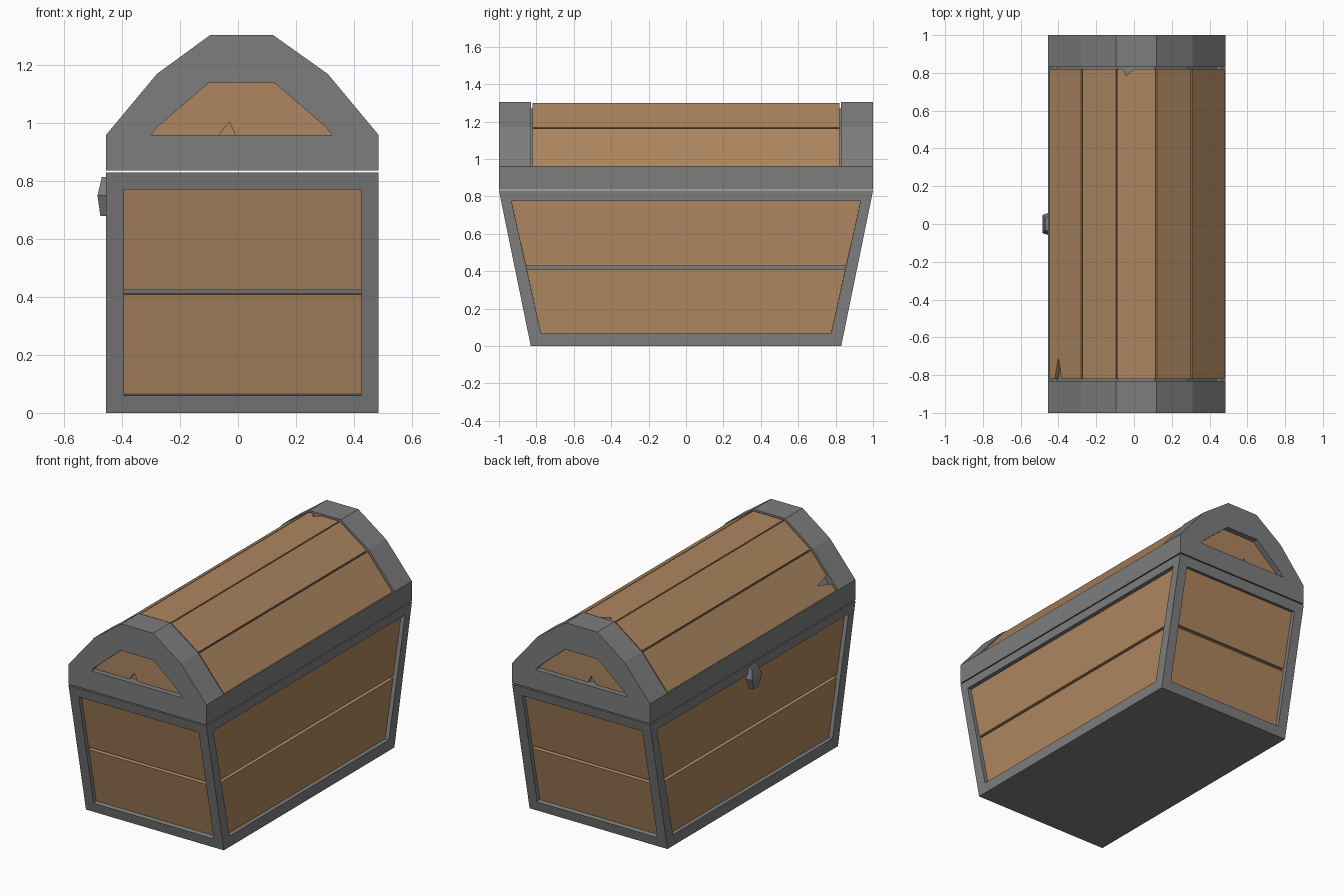
import bpy, bmesh
from mathutils import Vector as V

if "Cube" in bpy.data.objects:
    bpy.data.objects.remove(bpy.data.objects["Cube"])


def material(name, col):
    m = bpy.data.materials.new(name)
    m.diffuse_color = (*col, 1)
    m.use_nodes = True
    m.node_tree.nodes["Principled BSDF"].inputs["Base Color"].default_value = m.diffuse_color
    return m


GREY = material("grey_iron", (0.205, 0.205, 0.205))
WOOD = material("brown_wood", (0.42, 0.24, 0.115))


def finish(bm, name, mat):
    bmesh.ops.recalc_face_normals(bm, faces=bm.faces)
    me = bpy.data.meshes.new(name)
    bm.to_mesh(me)
    bm.free()
    me.materials.append(mat)
    ob = bpy.data.objects.new(name, me)
    bpy.context.collection.objects.link(ob)
    return ob


def slab(name, outline, push, mat):
    """Flat 3D outline extruded along a vector."""
    bm = bmesh.new()
    a = [bm.verts.new(V(p)) for p in outline]
    b = [bm.verts.new(V(p) + V(push)) for p in outline]
    n = len(a)
    bm.faces.new(a)
    bm.faces.new(b[::-1])
    for i in range(n):
        j = (i + 1) % n
        bm.faces.new((a[i], b[i], b[j], a[j]))
    return finish(bm, name, mat)


X0, X1, CX = -0.455, 0.485, 0.015

# body: box narrowing downward, each side framed and recessed
bm = bmesh.new()
rings = [[bm.verts.new((x, y, z)) for x, y in ((X0, -h), (X1, -h), (X1, h), (X0, h))]
         for h, z in ((0.83, 0), (1.0, 0.83))]
bm.faces.new(rings[0][::-1])
bm.faces.new(rings[1])
sides = []
for i in range(4):
    j = (i + 1) % 4
    sides.append(bm.faces.new((rings[0][i], rings[0][j], rings[1][j], rings[1][i])))
bm.normal_update()
bmesh.ops.inset_individual(bm, faces=sides, thickness=0.086, depth=0)
bm.normal_update()
bmesh.ops.inset_individual(bm, faces=sides, thickness=0.0005, depth=-0.05)
bm.normal_update()
panels = [([v.co.copy() for v in f.verts], f.normal.copy()) for f in sides]
finish(bm, "body_frame", GREY)

# two planks in each recess
for k, (c, n) in enumerate(panels):
    lo = sorted(c, key=lambda p: p.z)
    a, b = lo[:2]
    d, e = lo[2:]
    if (d - a).length > (e - a).length:
        d, e = e, d
    for t0, t1 in ((0.0, 0.483), (0.507, 1.0)):
        slab(f"body_plank_{k}", [a.lerp(d, t0), b.lerp(e, t0), b.lerp(e, t1), a.lerp(d, t1)],
             n * 0.025, WOOD)

# lid rim
slab("lid_rim", [(X0, -1, 0.837), (X1, -1, 0.837), (X1, 1, 0.837), (X0, 1, 0.837)],
     (0, 0, 0.123), GREY)

# lid end arches and their wooden panels
outer = [(X0, 0.96), (-0.28, 1.17), (-0.095, 1.305), (0.12, 1.305), (0.31, 1.17), (X1, 0.96)]
inner = [(-0.30, 0.96), (-0.28, 0.985), (-0.10, 1.14), (0.125, 1.14), (0.305, 0.985), (0.325, 0.96)]
for s, side in ((-1, "front"), (1, "back")):
    loop = outer + inner[::-1]
    slab(f"lid_arch_{side}", [(x, s, z) for x, z in loop], (0, -s * 0.17, 0), GREY)
    split = inner + [(-0.01, 0.96), (-0.03, 1.005), (-0.065, 0.96)]
    slab(f"lid_end_panel_{side}", [(x, s * 0.965, z) for x, z in split], (0, -s * 0.02, 0), WOOD)
    slab(f"lid_end_backing_{side}", [(x, s * 0.945, z) for x, z in inner], (0, -s * 0.1, 0), WOOD)

# lid planks, some with a split at the end: (x left, x right, tip x, y end, tip y)
splits = {0: (-0.42, -0.385, -0.40, -0.82, -0.71), 2: (-0.06, 0.0, -0.04, 0.82, 0.785)}
for i in range(5):
    p, q = (V((x, 0, z)) for x, z in outer[i:i + 2])
    along = (q - p).normalized()
    inward = V((along.z, 0, -along.x))
    p, q = p + along * 0.005 + inward * 0.005, q - along * 0.005 + inward * 0.005

    def at(x, y):
        r = p.lerp(q, (x - p.x) / (q.x - p.x))
        return V((r.x, y, r.z))
    pts = [at(p.x, -0.82), at(q.x, -0.82), at(q.x, 0.82), at(p.x, 0.82)]
    if i in splits:
        l, r, tx, ye, ty = splits[i]
        cut = [at(l, ye), at(tx, ty), at(r, ye)]
        pts = pts[:1] + cut + pts[1:] if ye < 0 else pts[:3] + cut[::-1] + pts[3:]
    slab(f"lid_plank_{i}", pts, inward * 0.022, WOOD)

# dark core under the lid planks
slab("lid_core", [(CX + (x - CX) * 0.9, -0.84, 0.95 + (z - 0.95) * 0.9) for x, z in outer],
     (0, 1.68, 0), GREY)

# latch: six-sided plate with a narrower raised face
bm = bmesh.new()
shape = [(-0.04, 0.815), (0.04, 0.815), (0.06, 0.75), (0.03, 0.68), (-0.03, 0.68), (-0.06, 0.75)]
depth = [-0.47, -0.47, -0.485, -0.475, -0.475, -0.485]
base = [bm.verts.new((-0.45, y, z)) for y, z in shape]
face = [bm.verts.new((d, y * 0.8, z)) for d, (y, z) in zip(depth, shape)]
bm.faces.new(base)
bm.faces.new((face[0], face[1], face[2], face[5]))
bm.faces.new((face[5], face[2], face[3], face[4]))
for i in range(6):
    j = (i + 1) % 6
    bm.faces.new((base[i], base[j], face[j], face[i]))
finish(bm, "latch", GREY)
